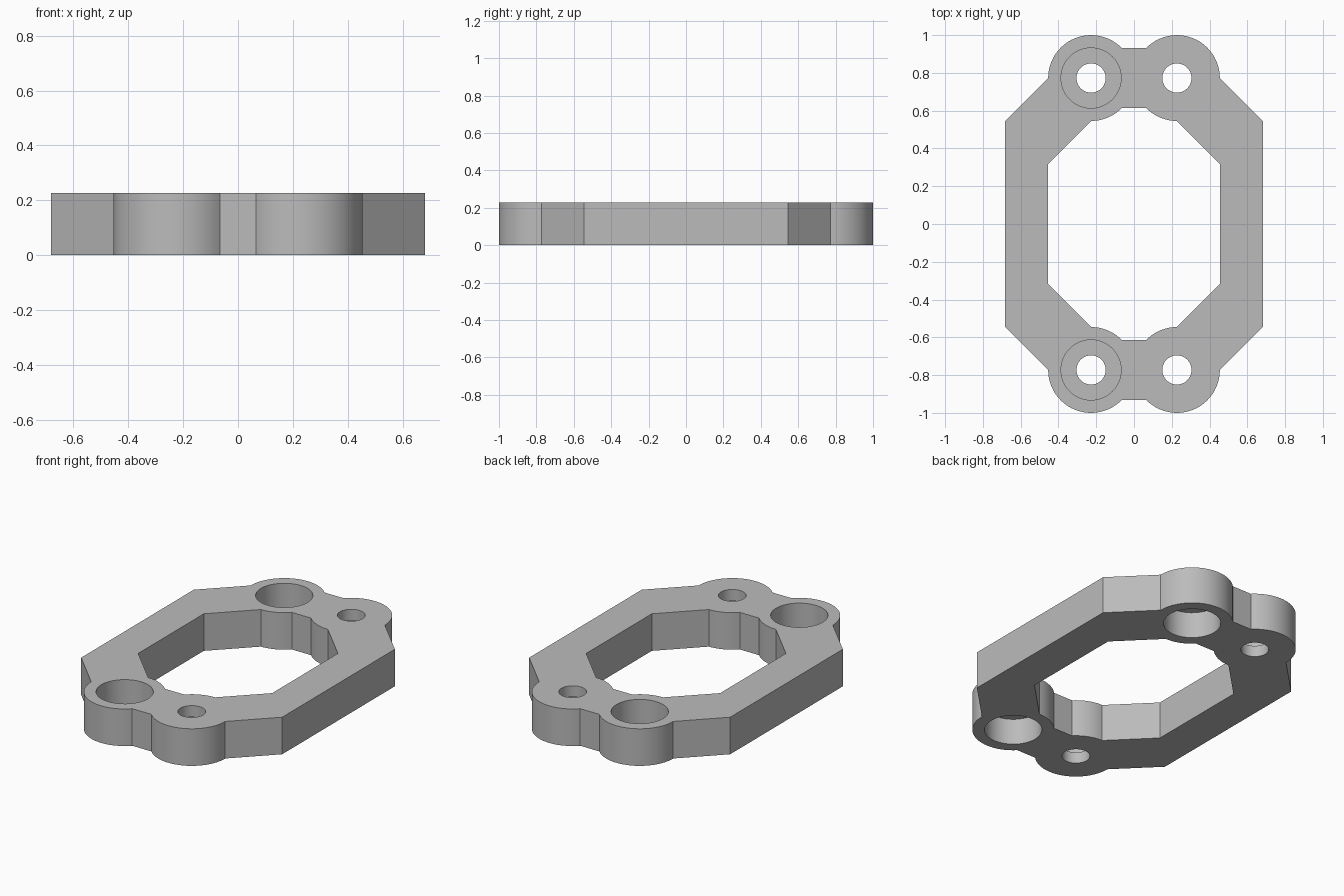
import bpy, bmesh, math

if "Cube" in bpy.data.objects:
    bpy.data.objects.remove(bpy.data.objects["Cube"])

U = 1 / 4.4            # lobe radius, also plate thickness and half hole spacing
CY = 3.4 * U           # hole centre distance from the middle
BORE_R, HOLE_R, BORE_DEPTH = 0.7 * U, 0.34 * U, 0.7 * U
A = math.asin(0.7)     # angle where the lobes meet the end bars

grey = bpy.data.materials.new("grey")
grey.diffuse_color = (0.5, 0.5, 0.5, 1)
grey.use_nodes = True
grey.node_tree.nodes["Principled BSDF"].inputs["Base Color"].default_value = grey.diffuse_color


def prism(name, pts, z0, z1):
    """Extrude a closed outline between two heights."""
    bm = bmesh.new()
    face = bm.faces.new([bm.verts.new((x, y, z0)) for x, y in pts])
    ext = bmesh.ops.extrude_face_region(bm, geom=[face])
    top = [v for v in ext["geom"] if isinstance(v, bmesh.types.BMVert)]
    bmesh.ops.translate(bm, verts=top, vec=(0, 0, z1 - z0))
    bmesh.ops.recalc_face_normals(bm, faces=bm.faces)
    me = bpy.data.meshes.new(name)
    bm.to_mesh(me)
    bm.free()
    me.materials.append(grey)
    ob = bpy.data.objects.new(name, me)
    bpy.context.collection.objects.link(ob)
    return ob


def arc(cx, cy, r, a0, a1, n):
    return [(cx + r * math.cos(a0 + (a1 - a0) * i / n),
             cy + r * math.sin(a0 + (a1 - a0) * i / n)) for i in range(n + 1)]


def four_way(quarter):
    """Mirror a right-rear quarter outline into a full loop."""
    half = quarter + [(-x, y) for x, y in reversed(quarter)]
    return half + [(-x, -y) for x, y in half]


# Plate outline and central opening
outer = four_way([(3 * U, 2.4 * U)] + arc(U, CY, U, 0, math.pi - A, 24))
inner = four_way([(2 * U, 1.4 * U)]
                 + arc(U, CY, U, -math.pi / 2, -math.pi + A, 10))
plate = prism("mounting_plate", outer, 0, U)
cutters = [prism("opening_cutter", inner, -0.1, U + 0.1)]

# Screw holes: counterbored from above on the left, from below on the right
for sx in (-1, 1):
    for sy in (-1, 1):
        def circle(r):
            return arc(sx * U, sy * CY, r, 0, 2 * math.pi, 48)[:-1]
        cutters.append(prism("hole_cutter", circle(HOLE_R), -0.1, U + 0.1))
        z0, z1 = (U - BORE_DEPTH, U + 0.1) if sx < 0 else (-0.1, BORE_DEPTH)
        cutters.append(prism("bore_cutter", circle(BORE_R), z0, z1))

bpy.context.view_layer.objects.active = plate
plate.select_set(True)
for c in cutters:
    c.select_set(False)
    c.hide_render = True
    mod = plate.modifiers.new("cut", "BOOLEAN")
    mod.operation, mod.solver, mod.object = "DIFFERENCE", "EXACT", c
    bpy.ops.object.modifier_apply(modifier=mod.name)
for c in cutters:
    bpy.data.objects.remove(c)

# Smooth the round walls, keep the corners crisp
bpy.ops.object.shade_smooth_by_angle(angle=math.radians(25))
